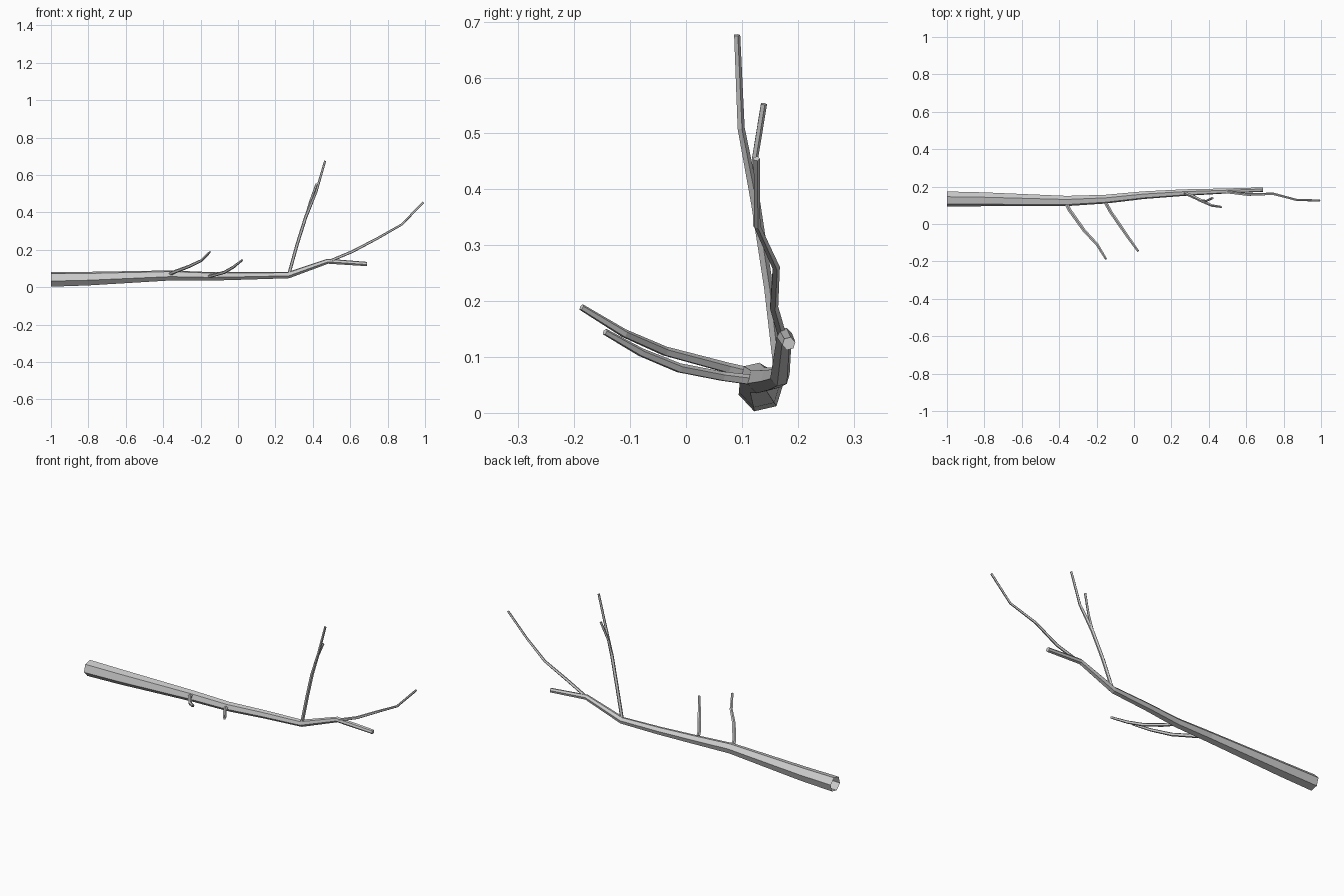
import bpy, bmesh, math
from mathutils import Vector


def limb(name, sides, points, turn=0.0, open_base=True):
    """Tapered low-poly tube through (x, y, z, radius) points."""
    bm = bmesh.new()
    pos = [Vector(p[:3]) for p in points]
    n = len(pos)
    rings = []
    side = None
    for i, p in enumerate(pos):
        a = (p - pos[i - 1]).normalized() if i else (pos[1] - p).normalized()
        b = (pos[i + 1] - p).normalized() if i < n - 1 else a
        t = (a + b).normalized()
        # carry the ring orientation along the path
        if side is None:
            side = Vector((0, 1, 0)) if abs(t.y) < 0.7 else Vector((0, 0, 1))
        side = (side - t * side.dot(t)).normalized()
        up = t.cross(side)
        ring = []
        for k in range(sides):
            ang = turn + 2 * math.pi * k / sides
            ring.append(bm.verts.new(
                p + (side * math.cos(ang) + up * math.sin(ang)) * points[i][3]))
        rings.append(ring)
    for r0, r1 in zip(rings, rings[1:]):
        for k in range(sides):
            j = (k + 1) % sides
            bm.faces.new((r0[k], r0[j], r1[j], r1[k]))
    bm.faces.new(rings[-1])
    if not open_base:
        bm.faces.new(rings[0][::-1])
    me = bpy.data.meshes.new(name)
    bm.to_mesh(me)
    bm.free()
    ob = bpy.data.objects.new(name, me)
    bpy.context.collection.objects.link(ob)
    return ob


# Thick main stem, open at the broken end
limb("main_stem", 6, [
    (-1.00, 0.134, 0.042, 0.041),
    (-0.80, 0.132, 0.046, 0.038),
    (-0.36, 0.123, 0.063, 0.028),
    (-0.15, 0.133, 0.058, 0.024),
    (0.05, 0.154, 0.061, 0.021),
    (0.27, 0.168, 0.065, 0.018),
    (0.48, 0.176, 0.139, 0.014),
    (0.69, 0.184, 0.124, 0.012)], math.radians(13))

# Two side twigs reaching forward
limb("side_twig_outer", 5, [
    (-0.365, 0.115, 0.070, 0.011),
    (-0.345, 0.075, 0.080, 0.010),
    (-0.265, -0.037, 0.110, 0.009),
    (-0.197, -0.110, 0.142, 0.008),
    (-0.150, -0.187, 0.189, 0.006)])
limb("side_twig_inner", 5, [
    (-0.155, 0.120, 0.058, 0.010),
    (-0.125, 0.065, 0.065, 0.009),
    (-0.072, -0.012, 0.080, 0.009),
    (-0.025, -0.080, 0.108, 0.008),
    (0.022, -0.145, 0.145, 0.006)])

# Upright twig and its fork
limb("upright_twig", 5, [
    (0.272, 0.165, 0.070, 0.009),
    (0.315, 0.147, 0.225, 0.009),
    (0.362, 0.124, 0.375, 0.009),
    (0.418, 0.098, 0.510, 0.007),
    (0.466, 0.091, 0.676, 0.006)])
limb("upright_fork", 5, [
    (0.350, 0.126, 0.335, 0.007),
    (0.385, 0.123, 0.455, 0.006),
    (0.420, 0.139, 0.553, 0.006)])

# Long twig near the tip
limb("tip_twig", 5, [
    (0.485, 0.172, 0.138, 0.008),
    (0.610, 0.157, 0.190, 0.008),
    (0.745, 0.161, 0.261, 0.007),
    (0.875, 0.127, 0.335, 0.006),
    (0.992, 0.126, 0.455, 0.006)])
